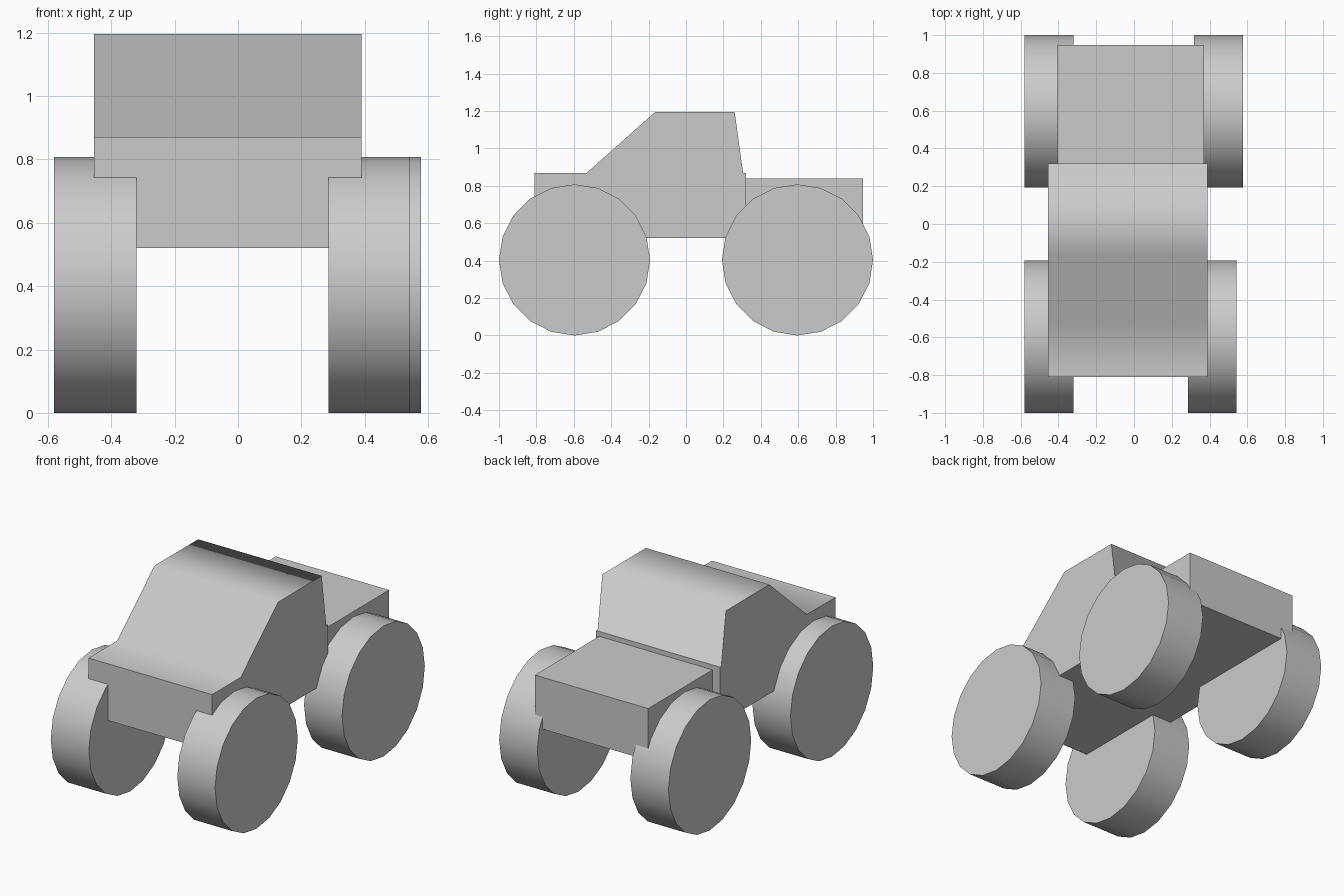
import bpy
import bmesh
import math
from mathutils import Matrix

if "Cube" in bpy.data.objects:
    bpy.data.objects.remove(bpy.data.objects["Cube"])


def finish(bm, name, angle):
    bmesh.ops.recalc_face_normals(bm, faces=bm.faces[:])
    mesh = bpy.data.meshes.new(name)
    bm.to_mesh(mesh)
    bm.free()
    obj = bpy.data.objects.new(name, mesh)
    bpy.context.collection.objects.link(obj)
    bpy.ops.object.select_all(action='DESELECT')
    obj.select_set(True)
    bpy.context.view_layer.objects.active = obj
    bpy.ops.object.shade_smooth_by_angle(angle=math.radians(angle))
    return obj


def extrude_profile(name, profile, x0, x1):
    """Extrude a (y, z) side profile across the width."""
    bm = bmesh.new()
    face = bm.faces.new([bm.verts.new((x0, y, z)) for y, z in profile])
    ext = bmesh.ops.extrude_face_region(bm, geom=[face])["geom"]
    verts = [g for g in ext if isinstance(g, bmesh.types.BMVert)]
    bmesh.ops.translate(bm, verts=verts, vec=(x1 - x0, 0, 0))
    return finish(bm, name, 85)


def wheel(name, x0, x1, y, radius=0.404):
    bm = bmesh.new()
    place = Matrix.Translation(((x0 + x1) / 2, y, radius)) @ Matrix.Rotation(math.pi / 2, 4, 'Y')
    bmesh.ops.create_cone(bm, cap_ends=True, segments=20, radius1=radius,
                          radius2=radius, depth=x1 - x0, matrix=place)
    return finish(bm, name, 40)


# Hood and cabin in one side profile
extrude_profile("cab", [(-0.81, 0.52), (-0.81, 0.87), (-0.53, 0.87), (-0.165, 1.195),
                        (0.26, 1.195), (0.305, 0.87), (0.32, 0.87), (0.32, 0.52)],
                -0.455, 0.39)

# Covered cargo bed behind the cabin
extrude_profile("cargo_bed", [(0.32, 0.52), (0.32, 0.84), (0.947, 0.84), (0.947, 0.52)],
                -0.405, 0.37)

# Four wheels, slightly uneven from side to side
for name, x0, x1, y in [("front_left_wheel", -0.58, -0.32, -0.596),
                        ("front_right_wheel", 0.285, 0.543, -0.596),
                        ("rear_left_wheel", -0.58, -0.32, 0.596),
                        ("rear_right_wheel", 0.317, 0.577, 0.596)]:
    wheel(name, x0, x1, y)
